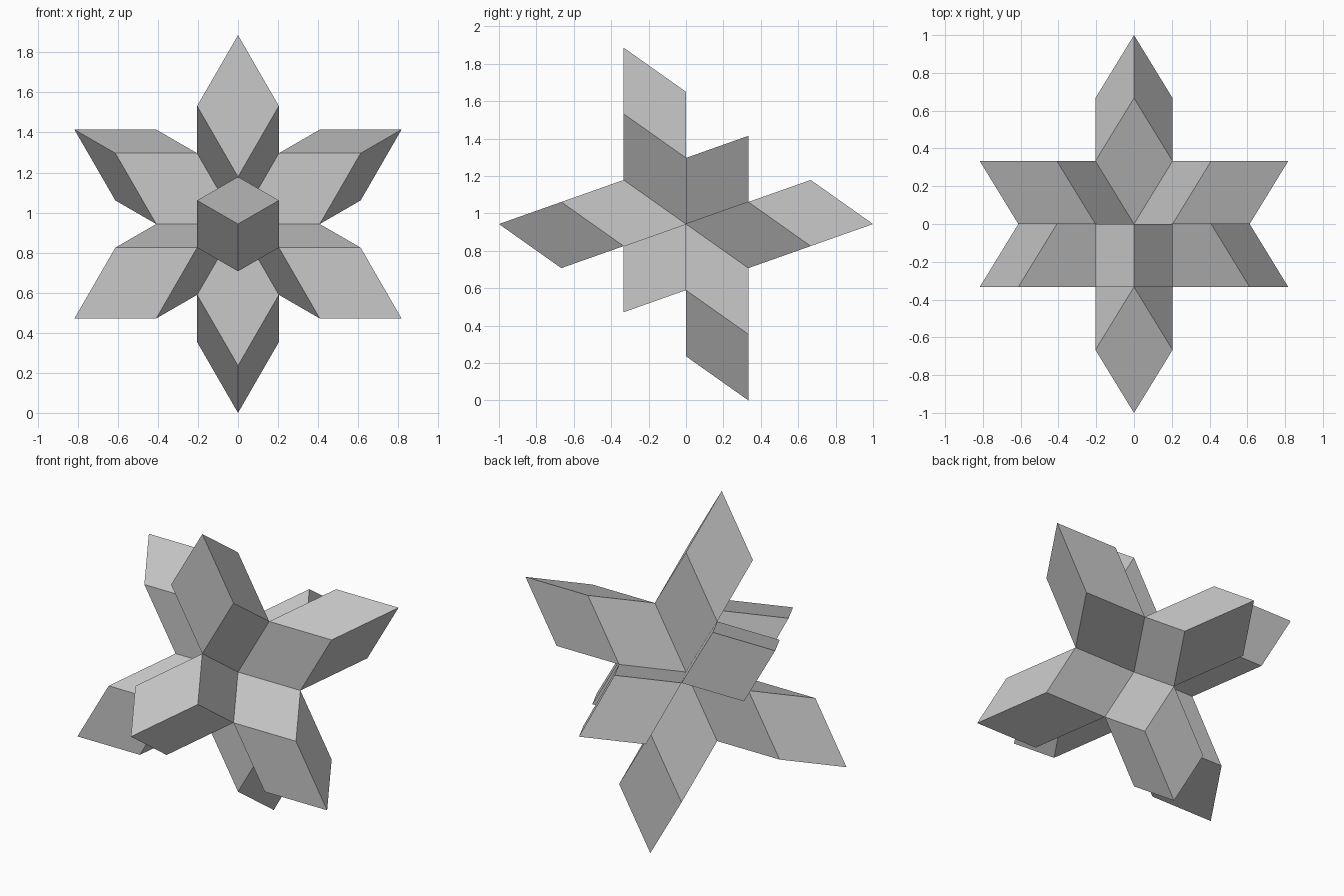
import bpy
import bmesh
from itertools import product
from math import sqrt
from mathutils import Vector

cube = bpy.data.objects.get("Cube")
if cube:
    bpy.data.objects.remove(cube, do_unlink=True)

# Single grey finish
grey = bpy.data.materials.new("light_grey")
grey.use_nodes = True
colour = (0.58, 0.58, 0.58, 1)
grey.diffuse_color = colour
grey.node_tree.nodes["Principled BSDF"].inputs["Base Color"].default_value = colour

# Three perpendicular axes, tilted so one body diagonal lies along y
axes = [Vector((0, -sqrt(1 / 3), -sqrt(2 / 3))),
        Vector((sqrt(1 / 2), -sqrt(1 / 3), sqrt(1 / 6))),
        Vector((-sqrt(1 / 2), -sqrt(1 / 3), sqrt(1 / 6)))]
HALF = 1 / sqrt(3) / 2
centre = Vector((0, 0, 2 * sqrt(2) / 3))


def rhombohedron(name, edges):
    """Solid spanned by three edges leaving the centre."""
    bm = bmesh.new()
    bmesh.ops.create_cube(bm, size=1)
    for v in bm.verts:
        weights = [c + 0.5 for c in v.co]
        v.co = centre + sum((e * w for e, w in zip(edges, weights)), Vector())
    bmesh.ops.recalc_face_normals(bm, faces=bm.faces)
    mesh = bpy.data.meshes.new(name)
    bm.to_mesh(mesh)
    bm.free()
    mesh.materials.append(grey)
    obj = bpy.data.objects.new(name, mesh)
    bpy.context.collection.objects.link(obj)


# One pointed arm for each of the eight octants of the tilted axes
for number, signs in enumerate(product((1, -1), repeat=3), 1):
    a, b, c = (axis * s * HALF for axis, s in zip(axes, signs))
    rhombohedron(f"star_arm_{number}", (a + b, b + c, c + a))
